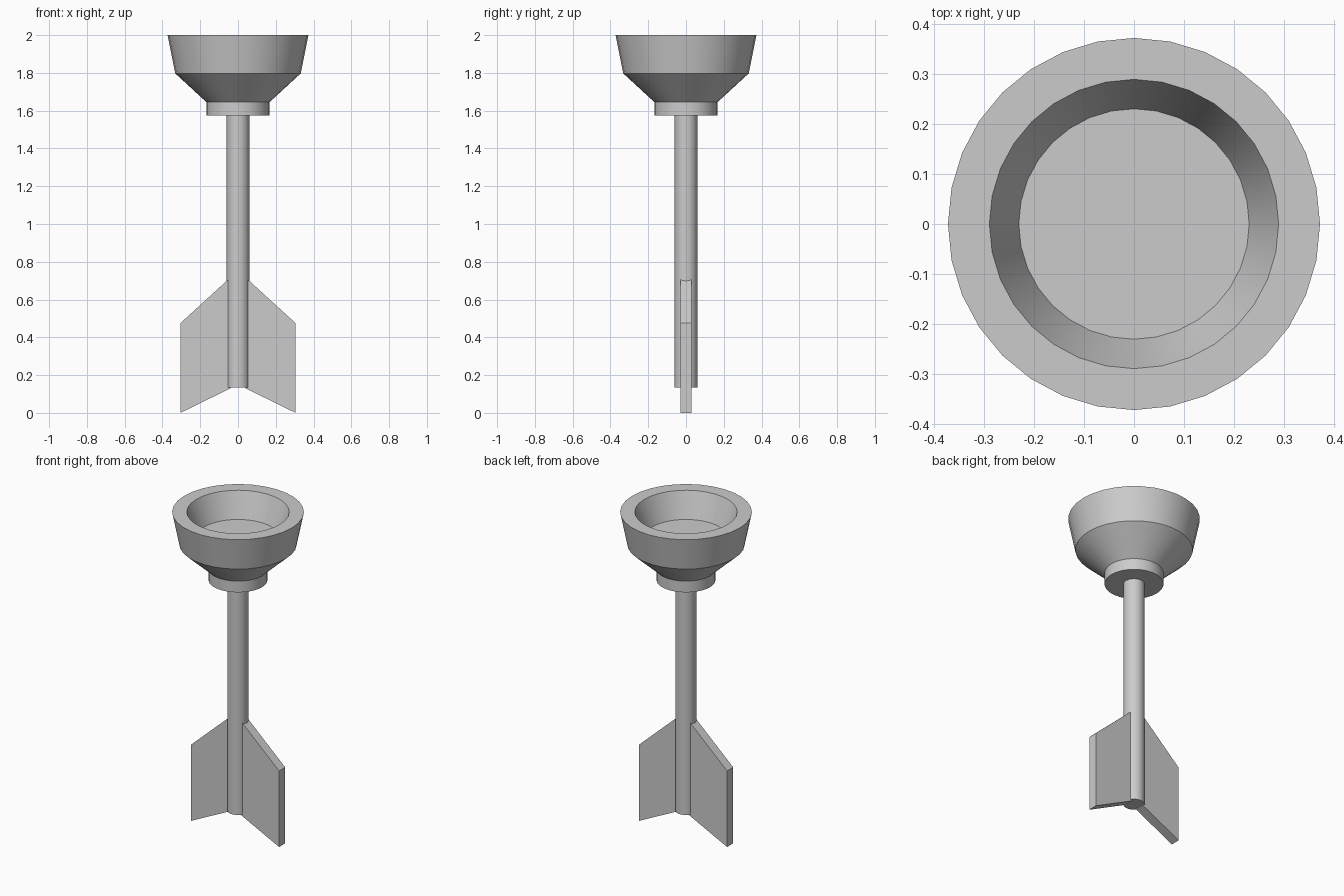
import bpy
import bmesh
from math import cos, sin, pi, radians

if "Cube" in bpy.data.objects:
    bpy.data.objects.remove(bpy.data.objects["Cube"])

SIDES = 32


def finish(name, bm):
    """Turn a bmesh into an object, smooth with crisp edges."""
    bmesh.ops.recalc_face_normals(bm, faces=bm.faces)
    mesh = bpy.data.meshes.new(name)
    bm.to_mesh(mesh)
    bm.free()
    mesh.shade_smooth()
    mesh.set_sharp_from_angle(angle=radians(30))
    obj = bpy.data.objects.new(name, mesh)
    bpy.context.collection.objects.link(obj)
    return obj


def lathe(name, profile):
    """Revolve (radius, z) points around z and cap both ends."""
    bm = bmesh.new()
    rings = [[bm.verts.new((r * cos(2 * pi * i / SIDES), r * sin(2 * pi * i / SIDES), z))
              for i in range(SIDES)] for r, z in profile]
    for a, b in zip(rings, rings[1:]):
        for i in range(SIDES):
            j = (i + 1) % SIDES
            bm.faces.new((a[i], a[j], b[j], b[i]))
    bm.faces.new(rings[0])
    bm.faces.new(rings[-1])
    return finish(name, bm)


def fin(name, side):
    """Flat swept fin, extruded through its thickness."""
    outline = [(0.04, 0.13), (0.305, 0.0), (0.305, 0.475), (0.04, 0.717)]
    bm = bmesh.new()
    face = bm.faces.new([bm.verts.new((side * x, -0.03, z)) for x, z in outline])
    ext = bmesh.ops.extrude_face_region(bm, geom=[face])
    moved = [v for v in ext["geom"] if isinstance(v, bmesh.types.BMVert)]
    bmesh.ops.translate(bm, verts=moved, vec=(0, 0.06, 0))
    # keep the near side closed
    if not face.is_valid or len(bm.faces) < 6:
        bmesh.ops.holes_fill(bm, edges=bm.edges)
    return finish(name, bm)


# Hollow cup: collar, cone, flared wall, rim, recessed floor
lathe("cup", [(0.167, 1.575), (0.167, 1.645), (0.332, 1.797), (0.373, 2.0),
              (0.29, 2.0), (0.231, 1.845)])

# Straight shaft
lathe("shaft", [(0.06, 0.135), (0.06, 1.58)])

# Pair of tail fins
fin("fin_right", 1)
fin("fin_left", -1)
